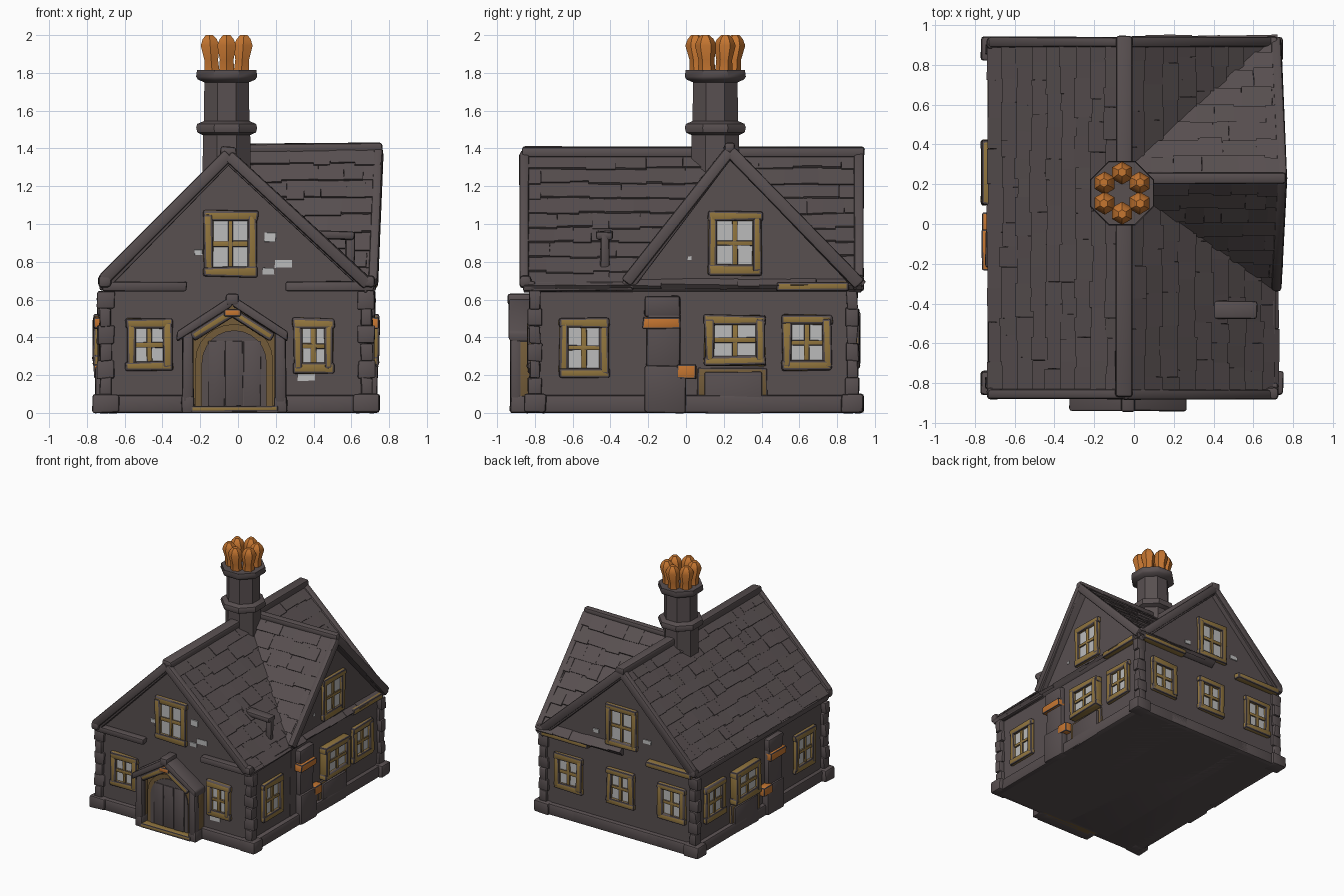
import bpy, bmesh, math, random
from mathutils import Vector as V

if "Cube" in bpy.data.objects:
    bpy.data.objects.remove(bpy.data.objects["Cube"])
random.seed(4)

# ---- colours
COLS = [("dark_stone", (.098, .079, .081)), ("gold_trim", (.285, .178, .047)),
        ("orange_clay", (.56, .18, .03)), ("pale_grey", (.5, .5, .5)),
        ("brown_wood", (.17, .105, .04))]
MATS = []
for n, c in COLS:
    m = bpy.data.materials.new(n)
    m.diffuse_color = (*c, 1)
    m.use_nodes = True
    m.node_tree.nodes["Principled BSDF"].inputs["Base Color"].default_value = m.diffuse_color
    MATS.append(m)
DARK, GOLD, ORANGE, PALE, BROWN = range(5)
FRONT, BACK, RIGHT, LEFT = -.81, .89, .682, -.702     # wall planes


# ---- helpers
def finish(name, bm):
    bmesh.ops.recalc_face_normals(bm, faces=bm.faces)
    me = bpy.data.meshes.new(name)
    bm.to_mesh(me)
    bm.free()
    for m in MATS:
        me.materials.append(m)
    me.shade_smooth()
    me.set_sharp_from_angle(angle=math.radians(40))
    ob = bpy.data.objects.new(name, me)
    bpy.context.collection.objects.link(ob)


def block(bm, pts, mat, bevel=.01, jit=0.0):
    """Six-sided block from 4 bottom and 4 top corners."""
    r = lambda: random.uniform(-jit, jit)
    v = [bm.verts.new(V(p) + V((r(), r(), r()))) for p in pts]
    fs = [bm.faces.new([v[i] for i in q]) for q in
          ((3, 2, 1, 0), (4, 5, 6, 7), (0, 1, 5, 4), (1, 2, 6, 5), (2, 3, 7, 6), (3, 0, 4, 7))]
    for f in fs:
        f.material_index = mat
    if bevel:
        es = list({e for f in fs for e in f.edges})
        bmesh.ops.bevel(bm, geom=es, offset=bevel, segments=2, profile=.5, affect='EDGES')


def box(bm, lo, hi, mat, bevel=.01, jit=0.0):
    (a, b, c), (d, e, f) = lo, hi
    block(bm, [(x, y, z) for z in (c, f) for x, y in ((a, b), (d, b), (d, e), (a, e))], mat, bevel, jit)


def bar(bm, p, q, w, h, mat=DARK, bevel=.015):
    p, q = V(p), V(q)
    d = (q - p).normalized()
    s = d.cross(V((0, 0, 1)) if abs(d.z) < .95 else V((0, 1, 0))).normalized()
    u = s.cross(d)
    block(bm, [e + s * i * w / 2 + u * k * h / 2 for k in (-1, 1)
               for e, i in ((p, -1), (q, -1), (q, 1), (p, 1))], mat, bevel, .004)


def prism(bm, pts, axis, t0, t1, mat):
    """Extrude a (u, z) outline along x or y."""
    f = (lambda u, t, z: (t, u, z)) if axis == 'x' else (lambda u, t, z: (u, t, z))
    a = [bm.verts.new(f(u, t0, z)) for u, z in pts]
    b = [bm.verts.new(f(u, t1, z)) for u, z in pts]
    n = len(pts)
    fs = [bm.faces.new(a), bm.faces.new(b[::-1])]
    fs += [bm.faces.new((a[i], b[i], b[(i + 1) % n], a[(i + 1) % n])) for i in range(n)]
    for g in fs:
        g.material_index = mat


def lathe(bm, cx, cy, prof, n, mat, lean=(0, 0)):
    z0 = prof[0][1]
    rings = [[bm.verts.new((cx + lean[0] * (z - z0) + r * math.cos((k + .5) * math.tau / n),
                            cy + lean[1] * (z - z0) + r * math.sin((k + .5) * math.tau / n), z))
              for k in range(n)] for r, z in prof]
    fs = [bm.faces.new(rings[0][::-1]), bm.faces.new(rings[-1])]
    for a, b in zip(rings, rings[1:]):
        fs += [bm.faces.new((a[k], a[(k + 1) % n], b[(k + 1) % n], b[k])) for k in range(n)]
    for g in fs:
        g.material_index = mat


def wall_box(bm, side, u0, u1, z0, z1, d0, d1, mat, bevel=.008, jit=.004):
    """Box on a wall: u along it, d outwards from it."""
    if side in ('front', 'back'):
        s, o = (-1, FRONT) if side == 'front' else (1, BACK)
        y = sorted((o + s * d0, o + s * d1))
        box(bm, (u0, y[0], z0), (u1, y[1], z1), mat, bevel, jit)
    else:
        s, o = (1, RIGHT) if side == 'right' else (-1, LEFT)
        x = sorted((o + s * d0, o + s * d1))
        box(bm, (x[0], u0, z0), (x[1], u1, z1), mat, bevel, jit)


def roof_slope(name, a, b, c, d, rows):
    """Slab from ridge a-b to eave c-d, covered by uneven shingles."""
    a, b, c, d = map(V, (a, b, c, d))
    n = (b - a).cross(c - a).normalized()
    n = -n if n.z < 0 else n
    bm = bmesh.new()
    block(bm, [p - n * .05 for p in (a, b, d, c)] + [a, b, d, c], DARK, .008)
    P = lambda u, t: a.lerp(b, u).lerp(c.lerp(d, u), t)
    for i in range(rows):
        u = 0
        while u < 1:
            u2 = u + random.uniform(.08, .2) / (b - a).length
            u2 = 1 if u2 > .95 else u2
            t0, t1 = i / rows, min((i + 1) / rows + random.uniform(0, .025), 1.01)
            q = [P(u, t0), P(u2, t0), P(u2, t1), P(u, t1)]
            hi = random.uniform(.012, .02)
            block(bm, [p - n * .01 for p in q] + [p + n * h for p, h in zip(q, (.004, .004, hi, hi))],
                  DARK, 0, .002)
            u = u2
    finish(name, bm)


# ---- walls, with the side gable
bm = bmesh.new()
prism(bm, [(LEFT, 0), (RIGHT, 0), (RIGHT, .665), (-.05, 1.35), (LEFT, .68)], 'y', FRONT, BACK, DARK)
prism(bm, [(-.3, .01), (.885, .01), (.885, .67), (.23, 1.37), (-.28, .68)], 'x', -.04, RIGHT + .003, DARK)
finish("walls", bm)

# ---- plinth, corner stones and eave beams
bm = bmesh.new()
box(bm, (-.735, -.845, 0), (-.28, .925, .095), DARK, .015)
box(bm, (.22, -.845, 0), (.72, .925, .095), DARK, .015)
box(bm, (-.4, -.8, 0), (.4, .925, .095), DARK, .015)
for x in (-.70, .68):
    for y in (-.80, .88):
        box(bm, (x - .07, y - .06, 0), (x + .07, y + .06, .1), DARK, .015, .004)
        for i in range(6):
            a, b = (.045, .028) if i % 2 else (.03, .036)
            box(bm, (x - a, y - b, .09 + i * .092), (x + a, y + b, .186 + i * .092), DARK, .008, .005)
finish("plinth_and_corner_stones", bm)

bm = bmesh.new()
for s, u0, u1, m in (('front', -.72, -.27, DARK), ('front', .25, .72, DARK),
                     ('back', -.7, -.28, GOLD), ('back', .25, .68, GOLD),
                     ('right', -.83, -.28, DARK), ('right', .48, .86, GOLD), ('left', -.83, .9, DARK)):
    wall_box(bm, s, u0, u1, .645, .695, -.01, .05 if m == GOLD or s == 'front' else .03, m, .012)
finish("eave_beams", bm)

# ---- roofs
roof_slope("roof_left", (-.05, -.86, 1.38), (-.05, .93, 1.38), (-.72, -.86, .695), (-.72, .93, .695), 9)
roof_slope("roof_right", (-.05, -.86, 1.375), (-.05, .93, 1.375), (.71, -.86, .67), (.71, .93, .67), 9)
roof_slope("side_gable_roof_front", (-.05, .23, 1.405), (.76, .23, 1.415), (-.05, -.32, .69), (.72, -.32, .685), 8)
roof_slope("side_gable_roof_back", (-.05, .23, 1.405), (.76, .23, 1.415), (-.05, .93, .69), (.72, .93, .685), 8)

bm = bmesh.new()
bar(bm, (-.05, -.87, 1.38), (-.05, .945, 1.38), .085, .06)
bar(bm, (.0, .23, 1.40), (.765, .23, 1.405), .055, .05)
for y in (-.855, .915):
    bar(bm, (-.05, y, 1.37), (-.715, y, .70), .05, .065)
    bar(bm, (-.05, y, 1.365), (.69, y, .68), .05, .065)
for y, z in ((-.315, .69), (.92, .68)):
    bar(bm, (.745, .23, 1.385), (.715, y, z), .05, .065)
for x in (-.705, .69):
    for y in (-.85, .91):
        box(bm, (x - .035, y - .03, .665), (x + .035, y + .03, .73), DARK, .018, .004)
finish("ridges_and_barge_boards", bm)

# ---- roof vent pipe
bm = bmesh.new()
bar(bm, (.38, -.43, .945), (.62, -.43, .935), .09, .045)
bar(bm, (.595, -.43, .95), (.59, -.43, .74), .05, .05)
finish("roof_vent_pipe", bm)

# ---- chimney and its ring of pots
bm = bmesh.new()
CX, CY = -.06, .155
lathe(bm, CX, CY, [(.14, 1.2), (.135, 1.47), (.168, 1.485), (.175, 1.51), (.168, 1.53), (.13, 1.545),
                   (.128, 1.75), (.165, 1.765), (.175, 1.78), (.17, 1.815)], 8, DARK)
for k in range(6):
    t = math.radians(30 + 60 * k)
    c, s = math.cos(t), math.sin(t)
    lathe(bm, CX + .09 * c, CY + .09 * s, [(.046, 1.81), (.042, 1.87), (.058, 1.945), (.042, 1.98), (.022, 2.0)],
          6, ORANGE, (.08 * c, .08 * s))
finish("chimney", bm)


# ---- windows
def window(side, u, z, w, h, d=.03):
    bm = bmesh.new()
    u0, u1, z0, z1, f = u - w / 2, u + w / 2, z - h / 2, z + h / 2, .054
    if d > .03:
        wall_box(bm, side, u0 + .02, u1 - .02, z0 + .02, z1 - .02, -.01, d - .035, BROWN)
    g = d - .022
    for a, b, c, e in ((u0, u1, z1 - f, z1), (u0, u1, z0, z0 + f), (u0 + .004, u0 + f, z0 + .02, z1 - .02),
                       (u1 - f, u1 - .004, z0 + .02, z1 - .02)):
        wall_box(bm, side, a, b, c, e, -.01, d, GOLD, .012, .006)
    wall_box(bm, side, u0 + .04, u1 - .04, z0 + .04, z1 - .04, g - .008, g, PALE, 0, 0)
    wall_box(bm, side, u - .014, u + .014, z0 + .04, z1 - .04, g - .01, g + .01, GOLD, .004, .003)
    wall_box(bm, side, u0 + .04, u1 - .04, z - .014, z + .014, g - .01, g + .01, GOLD, .004, .003)
    finish("window_" + side, bm)


window('front', -.47, .36, .25, .28)
window('front', .40, .355, .22, .29)
window('front', -.04, .895, .29, .35)
for x in (-.5, -.03, .45):
    window('back', x, .385, .26, .3)
window('back', -.04, .895, .29, .34)
window('right', .26, .9, .29, .34)
for s in ('right', 'left'):
    window(s, -.54, .345, .27, .32)
    window(s, .26, .385, .33, .27, .065)
    window(s, .64, .37, .27, .3)

# ---- side buttresses and cellar hatches
for s in ('right', 'left'):
    bm = bmesh.new()
    wall_box(bm, s, -.22, .0, 0, .25, -.02, .055, DARK, .015)
    wall_box(bm, s, -.21, -.03, .22, .53, -.02, .04, DARK, .015)
    wall_box(bm, s, -.22, -.03, .51, .62, -.02, .045, DARK, .015)
    wall_box(bm, s, -.23, -.03, .445, .508, -.02, .065, ORANGE, .008)
    wall_box(bm, s, -.05, .055, .18, .255, -.02, .06, ORANGE, .008)
    wall_box(bm, s, .06, .43, .08, .24, -.02, .02, BROWN)
    wall_box(bm, s, .1, .4, 0, .22, -.02, .035, DARK)
    finish("buttress_" + s, bm)


# ---- porch and arched door
def arch(hw, spring, rise, z0):
    return [(-.02 - hw, z0), (-.02 + hw, z0)] + [
        (-.02 + hw * math.cos(math.pi * k / 12), spring + rise * math.sin(math.pi * k / 12)) for k in range(13)]


bm = bmesh.new()
prism(bm, [(-.28, 0), (.24, 0), (.24, .42), (-.03, .59), (-.28, .42)], 'y', -.85, -.80, BROWN)
prism(bm, arch(.205, .28, .19, .02), 'y', -.868, -.81, BROWN)
prism(bm, arch(.172, .265, .172, .03), 'y', -.876, -.82, DARK)
for x in (-.115, -.02, .075):
    bar(bm, (x, -.876, .035), (x, -.876, .38), .09, .012, DARK, .004)
finish("arched_door", bm)

bm = bmesh.new()
for x in (-.265, .225):
    box(bm, (x - .035, -.93, 0), (x + .035, -.81, .09), DARK, .012, .003)
    bar(bm, (x, -.90, .05), (x, -.90, .43), .06, .06)
    box(bm, (x - .03, -.88, .08), (x + .03, -.81, .38), BROWN, .004)
for sx, e in ((-1, -.325), (1, .265)):
    p = [(-.03, .625), (e, .43), (e, .375), (-.03, .565)]
    block(bm, [(u, y, z) for y in (-.94, -.80) for u, z in p], DARK, .012, .003)
    bar(bm, (-.03, -.905, .535), (e - sx * .08, -.905, .40), .05, .05, GOLD)
box(bm, (-.065, -.945, .57), (.005, -.80, .632), DARK, .015)
box(bm, (-.075, -.934, .51), (.015, -.90, .55), ORANGE, .008)
box(bm, (-.25, -.93, 0), (.21, -.82, .015), DARK, .004)
box(bm, (-.25, -.935, .006), (.21, -.85, .037), GOLD, .008, .003)
finish("porch", bm)

# ---- pale exposed stones
bm = bmesh.new()
for s, u, z, w, h in (('front', .17, .93, .06, .05), ('front', .24, .79, .09, .04), ('front', .16, .75, .06, .035),
                      ('front', -.21, .85, .04, .03), ('front', .36, .19, .09, .04), ('right', .02, .82, .02, .02),
                      ('back', -.27, .83, .07, .03), ('back', .2, .8, .05, .03)):
    wall_box(bm, s, u - w / 2, u + w / 2, z - h / 2, z + h / 2, -.002, .007, PALE, 0, .002)
finish("exposed_stones", bm)
